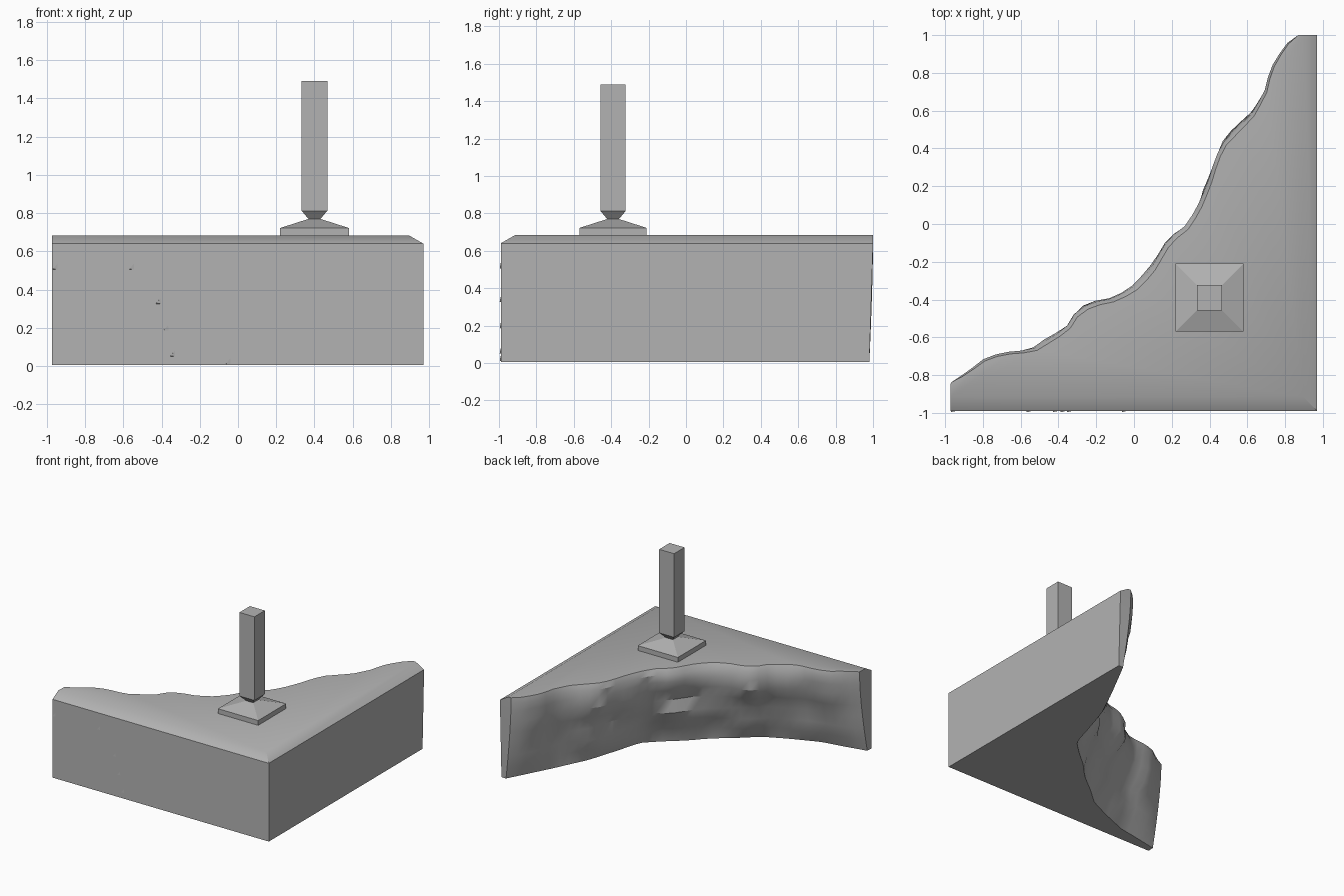
import bpy, bmesh, math
from mathutils import Vector, noise

cube = bpy.data.objects.get("Cube")
if cube:
    bpy.data.objects.remove(cube)

grey = bpy.data.materials.new("stone_grey")
grey.use_nodes = True
grey.diffuse_color = (0.45, 0.45, 0.45, 1)
grey.node_tree.nodes["Principled BSDF"].inputs["Base Color"].default_value = grey.diffuse_color


def finish(bm, name, angle=None):
    bmesh.ops.recalc_face_normals(bm, faces=bm.faces)
    mesh = bpy.data.meshes.new(name)
    bm.to_mesh(mesh)
    bm.free()
    mesh.materials.append(grey)
    ob = bpy.data.objects.new(name, mesh)
    bpy.context.collection.objects.link(ob)
    if angle:
        bpy.ops.object.select_all(action='DESELECT')
        ob.select_set(True)
        bpy.context.view_layer.objects.active = ob
        bpy.ops.object.shade_smooth_by_angle(angle=math.radians(angle))
    return ob


def loft(bm, loops):
    """Skin a stack of equal-length closed loops and cap both ends."""
    rings = [[bm.verts.new(p) for p in loop] for loop in loops]
    n = len(rings[0])
    for a, b in zip(rings, rings[1:]):
        for i in range(n):
            j = (i + 1) % n
            bm.faces.new((a[i], a[j], b[j], b[i]))
    caps = [bm.faces.new(rings[0]), bm.faces.new(rings[-1])]
    bmesh.ops.triangulate(bm, faces=caps)


def resample(points, n):
    pts = [Vector(p) for p in points]
    dist = [0]
    for a, b in zip(pts, pts[1:]):
        dist.append(dist[-1] + (b - a).length)
    out, k = [], 0
    for i in range(n):
        d = dist[-1] * i / (n - 1)
        while k < len(pts) - 2 and dist[k + 1] < d:
            k += 1
        out.append(pts[k].lerp(pts[k + 1], (d - dist[k]) / (dist[k + 1] - dist[k])))
    return out


# Broken edge of the block, at the rim and (undercut) at the ground
RIM = [(.87, 1), (.8, .95), (.72, .82), (.69, .7), (.62, .58), (.47, .43), (.43, .35),
       (.39, .22), (.33, .08), (.27, -.01), (.18, -.08), (.08, -.25), (0, -.33),
       (-.1, -.39), (-.24, -.42), (-.32, -.48), (-.36, -.55), (-.54, -.665),
       (-.7, -.68), (-.79, -.71), (-.88, -.78), (-.97, -.84)]
FOOT = [(.93, .98), (.63, .4), (.48, -.09), (.15, -.4), (-.185, -.695), (-.6, -.87), (-.97, -.94)]
N = 40
rim, foot = resample(RIM, N), resample(FOOT, N)
OUT = Vector((-1, 1)).normalized()


def block_loop(z, inset=0.0, bevel=0.0):
    t = min(1, max(0, (0.64 - z) / 0.64))
    pts = [Vector((-.972, -.99)), Vector((.97, -.99)), Vector((.97, 1 - .02 * t))]
    for i in range(N):
        p = rim[i].lerp(foot[i], t ** 1.5)
        fade = math.sin(math.pi * i / (N - 1)) ** 0.5 if 0 < i < N - 1 else 0
        rough = noise.noise(Vector((p.x * 4, p.y * 4, z * 5))) * 0.07
        bump = rough * math.sin(math.pi * t) ** 0.5 if 0 < t < 1 else 0
        p = p + OUT * (bump - inset) * fade
        pts.append(p)
    return [(min(p.x, .97 - bevel), max(p.y, -.99 + bevel), z) for p in pts]


# Stone block with worn top edges and a rough hollow back
bm = bmesh.new()
heights = [0.005, 0.1, 0.2, 0.3, 0.4, 0.5, 0.58, 0.64]
loft(bm, [block_loop(z) for z in heights] + [block_loop(0.683, 0.025, 0.075)])
finish(bm, "stone_block", 30)


# Square post standing on a tapered foot
def square(half, z):
    return [(.4 + sx * half, -.39 + sy * half, z) for sx, sy in ((-1, -1), (1, -1), (1, 1), (-1, 1))]


bm = bmesh.new()
loft(bm, [square(.18, .67), square(.18, .722), square(.03, .77)])
finish(bm, "post_foot")
bm = bmesh.new()
loft(bm, [square(.03, .768), square(.067, .812), square(.067, 1.49)])
finish(bm, "post")

# Small chips on the front face
bm = bmesh.new()
for x, z in ((-.95, .52), (-.55, .52), (-.41, .34), (-.37, .2), (-.335, .065), (-.045, .025)):
    a, b, c, d = [bm.verts.new(p) for p in ((x - .02, -.988, z - .015), (x + .015, -.988, z - .015),
                                            (x + .012, -.988, z + .025), (x - .018, -.996, z - .013))]
    for f in ((a, b, d), (b, c, d), (c, a, d), (a, c, b)):
        bm.faces.new(f)
finish(bm, "front_chips")
